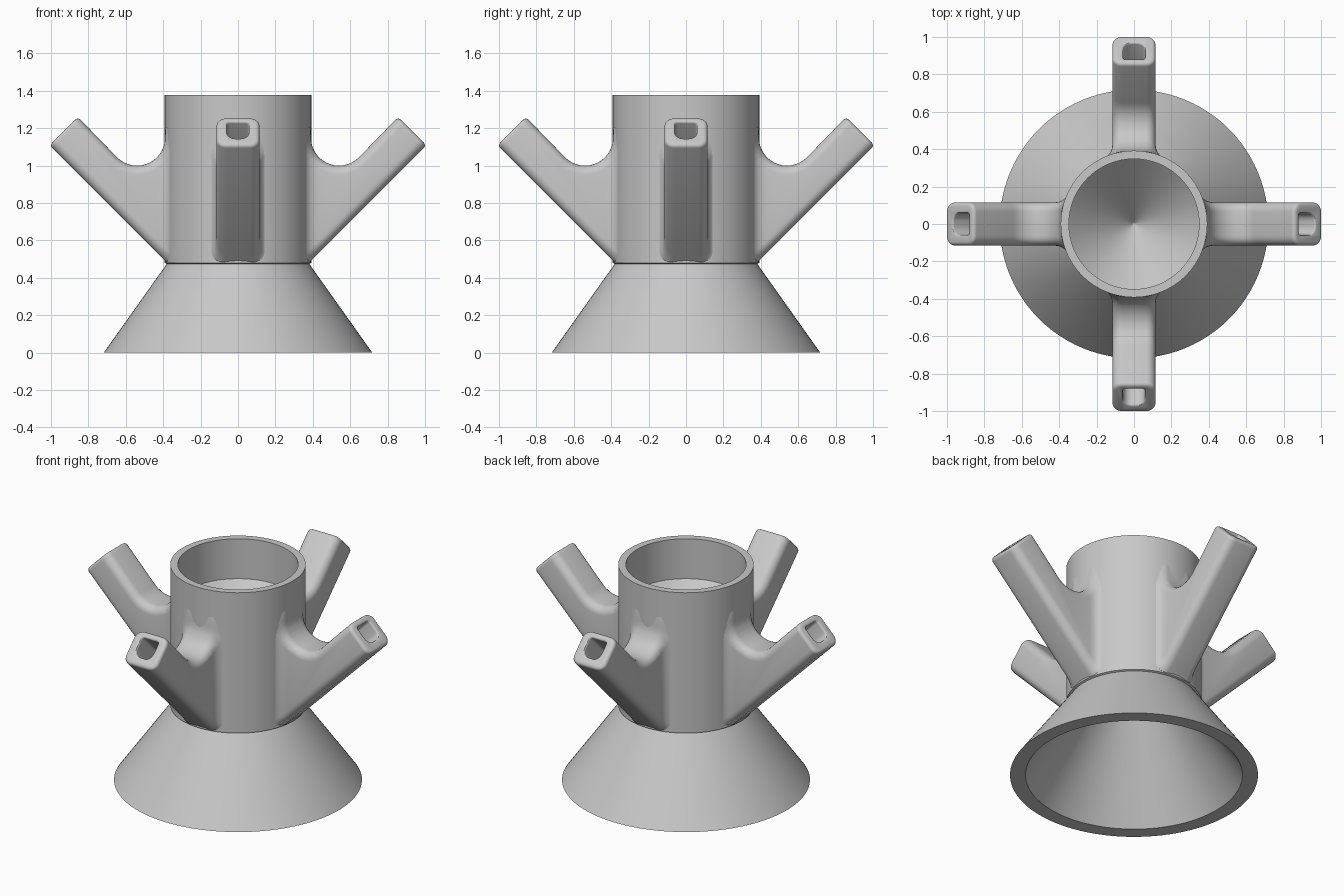
import bpy
import bmesh
from math import radians, sin, cos, pi
from mathutils import Vector, Matrix

old = bpy.data.objects.get("Cube")
if old:
    bpy.data.objects.remove(old, do_unlink=True)

grey = bpy.data.materials.new("plain grey")
grey.use_nodes = True
GREY = (0.58, 0.58, 0.58, 1)
grey.diffuse_color = GREY
grey.node_tree.nodes["Principled BSDF"].inputs["Base Color"].default_value = GREY


def make_object(name, bm):
    bmesh.ops.recalc_face_normals(bm, faces=bm.faces)
    mesh = bpy.data.meshes.new(name)
    bm.to_mesh(mesh)
    bm.free()
    mesh.materials.append(grey)
    obj = bpy.data.objects.new(name, mesh)
    bpy.context.collection.objects.link(obj)
    return obj


def activate(obj):
    bpy.ops.object.select_all(action='DESELECT')
    obj.select_set(True)
    bpy.context.view_layer.objects.active = obj


def smooth(obj):
    activate(obj)
    bpy.ops.object.shade_smooth_by_angle(angle=radians(30))


# Cup with a funnel floor on a hollow flared base, turned as one solid
def lathe(name, profile, steps=96):
    bm = bmesh.new()
    verts = [bm.verts.new((r, 0, z)) for r, z in profile]
    edges = [bm.edges.new(pair) for pair in zip(verts, verts[1:])]
    bmesh.ops.spin(bm, geom=verts + edges, cent=(0, 0, 0), axis=(0, 0, 1),
                   angle=2 * pi, steps=steps, use_duplicate=False)
    bmesh.ops.remove_doubles(bm, verts=bm.verts, dist=0.0005)
    return make_object(name, bm)


body = lathe("cup_and_base", [
    (0, 0.7), (0.18, 0.63), (0.628, 0), (0.718, 0), (0.381, 0.475),
    (0.392, 0.48), (0.392, 1.377), (0.348, 1.377), (0.348, 1.122),
    (0.01, 0.784), (0, 0.774)])
smooth(body)

# Arm: side profile with a concave crook against the cup
HALF = 0.115
INNER = 0.355
END = 2.116
crook = [(0.54 + 0.15 * cos(a), 1.15 + 0.15 * sin(a))
         for a in (radians(315 - 9 * i) for i in range(16))]
outline = [(INNER, 0.48), (0.38, 0.48), (1.008, 1.108), (0.856, 1.26)] + crook
outline += [(0.387, 1.2), (0.376, 1.25), (INNER, 1.3)]

bm = bmesh.new()
side = bm.faces.new([bm.verts.new((x, -HALF, z)) for x, z in outline])
ext = bmesh.ops.extrude_face_region(bm, geom=[side])
moved = [g for g in ext["geom"] if isinstance(g, bmesh.types.BMVert)]
bmesh.ops.translate(bm, verts=moved, vec=(0, 2 * HALF, 0))
bmesh.ops.recalc_face_normals(bm, faces=bm.faces)


# Round the long edges, leaving the open end and the root square
def on_end(e):
    return all(abs(v.co.x + v.co.z - END) < 0.001 for v in e.verts)


def is_long_edge(e):
    a, b = (v.co for v in e.verts)
    at_root = max(a.x, b.x) < INNER + 0.001
    return abs(a.y - b.y) < 0.01 and not (on_end(e) or at_root)


bmesh.ops.bevel(bm, geom=[e for e in bm.edges if is_long_edge(e)], offset=0.05,
                offset_type='OFFSET', segments=6, profile=0.5,
                affect='EDGES', clamp_overlap=False)

# Soften the rim of the end face
bmesh.ops.bevel(bm, geom=[e for e in bm.edges if on_end(e)], offset=0.02,
                offset_type='OFFSET', segments=4, profile=0.5, affect='EDGES')

# Flare the root so that it blends into the cup wall
for x in (0.36, 0.365, 0.37, 0.376, 0.383, 0.39, 0.4, 0.415, 0.43):
    bmesh.ops.bisect_plane(bm, geom=bm.verts[:] + bm.edges[:] + bm.faces[:],
                           plane_co=(x, 0, 0), plane_no=(1, 0, 0))
for v in bm.verts:
    t = max(0, min(1, (0.46 - v.co.x) / 0.105))
    fade = max(0, min(1, (1.3 - v.co.z) / 0.15))
    v.co.y *= 1 + 0.35 * fade * t ** 4
arm = make_object("arm_left", bm)

# Rounded socket sunk into the arm's end
bm = bmesh.new()
bmesh.ops.create_cube(bm, size=1)
bmesh.ops.scale(bm, vec=(0.6, 0.115, 0.12), verts=bm.verts)
for sign, radius in ((-1, 0.045), (1, 0.015)):
    edges = [e for e in bm.edges
             if abs(e.verts[0].co.x - e.verts[1].co.x) > 0.5
             and e.verts[0].co.z * sign > 0.05]
    bmesh.ops.bevel(bm, geom=edges, offset=radius, segments=6, profile=0.5,
                    affect='EDGES')
tilt = Matrix.Translation(Vector((0.917, 0, 1.182))) @ Matrix.Rotation(radians(-45), 4, 'Y')
bmesh.ops.transform(bm, matrix=tilt, verts=bm.verts)
cutter = make_object("socket_cutter", bm)
cutter.hide_render = True

cut = arm.modifiers.new("socket", 'BOOLEAN')
cut.operation = 'DIFFERENCE'
cut.solver = 'EXACT'
cut.object = cutter
activate(arm)
bpy.ops.object.modifier_apply(modifier=cut.name)
bpy.data.objects.remove(cutter, do_unlink=True)

# Soften the lip of the socket
bm = bmesh.new()
bm.from_mesh(arm.data)
lip = [e for e in bm.edges if on_end(e) and e.calc_face_angle(0) > 1]
bmesh.ops.bevel(bm, geom=lip, offset=0.01, offset_type='OFFSET', segments=3,
                profile=0.5, affect='EDGES')
bm.to_mesh(arm.data)
bm.free()
smooth(arm)

# Repeat the arm around the cup
for i, name in enumerate(("arm_back", "arm_right", "arm_front"), 1):
    copy = arm.copy()
    copy.data = arm.data.copy()
    copy.name = name
    copy.rotation_euler.z = i * pi / 2
    bpy.context.collection.objects.link(copy)
